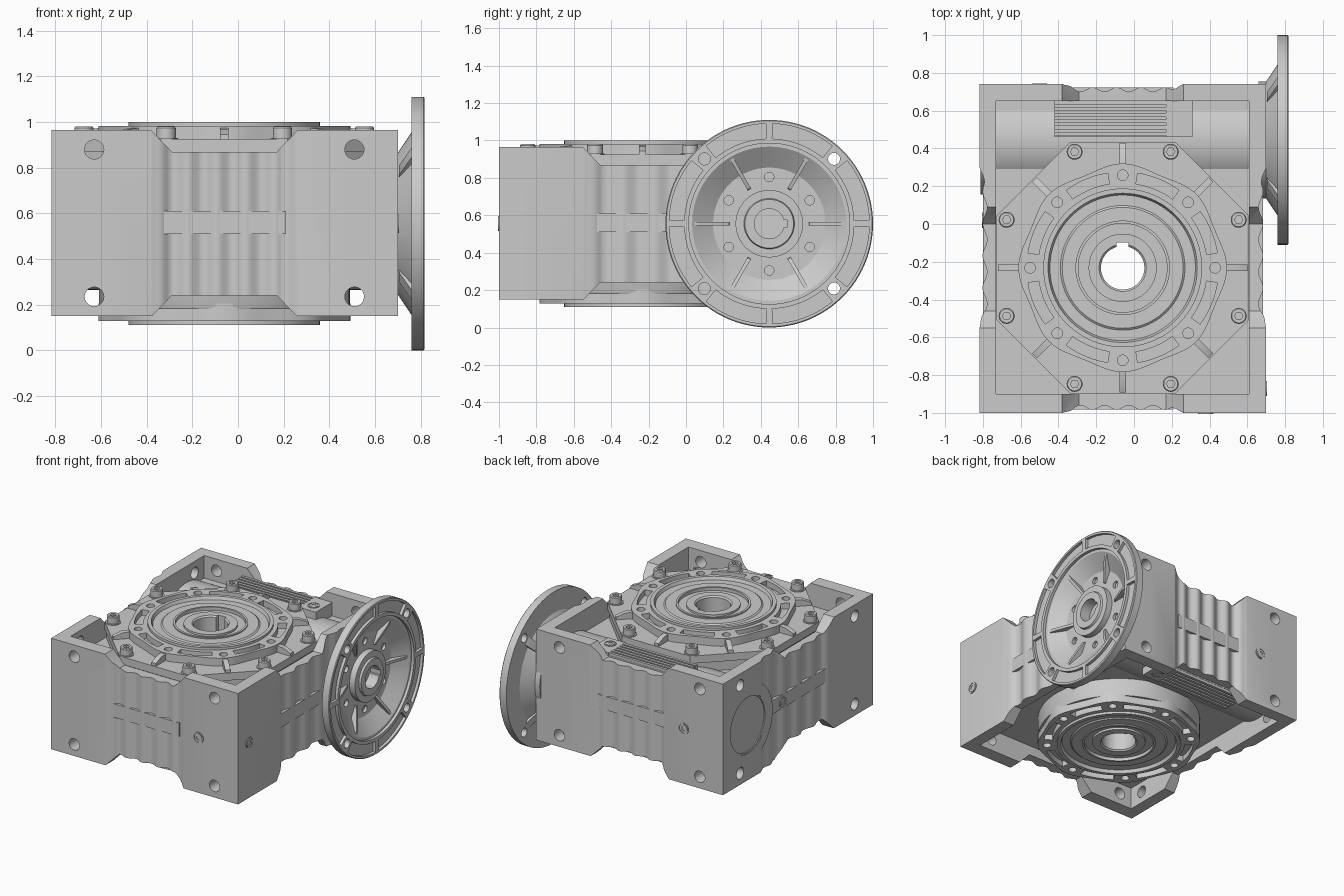
import bpy, bmesh
from math import sin, cos, pi, radians
from mathutils import Matrix

if "Cube" in bpy.data.objects:
    bpy.data.objects.remove(bpy.data.objects["Cube"])

CX, CY, CZ = -0.06, -0.232, 0.555    # main bore axis and mid height
WY = 0.445                           # input axis position in y
FR = {'z': lambda u, v, w: (u, v, w),
      'x': lambda u, v, w: (w, u, v),
      'y': lambda u, v, w: (u, w, v)}


def finish(name, bm, mat=None):
    if mat:
        bm.transform(mat)
    bmesh.ops.recalc_face_normals(bm, faces=bm.faces[:])
    me = bpy.data.meshes.new(name)
    bm.to_mesh(me)
    bm.free()
    ob = bpy.data.objects.new(name, me)
    bpy.context.collection.objects.link(ob)
    return ob


def prism(name, pts, w0, w1, axis='z', mat=None):
    bm, f = bmesh.new(), FR[axis]
    a = [bm.verts.new(f(u, v, w0)) for u, v in pts]
    b = [bm.verts.new(f(u, v, w1)) for u, v in pts]
    bm.faces.new(a)
    bm.faces.new(b)
    for i in range(len(pts)):
        j = (i + 1) % len(pts)
        bm.faces.new((a[i], a[j], b[j], b[i]))
    return finish(name, bm, mat)


def box(name, x0, x1, y0, y1, z0, z1):
    return prism(name, [(x0, y0), (x1, y0), (x1, y1), (x0, y1)], z0, z1)


def circle(u, v, r, n=32, phase=0):
    return [(u + r * cos(2 * pi * i / n + phase), v + r * sin(2 * pi * i / n + phase)) for i in range(n)]


def cyl(name, u, v, r, w0, w1, axis='z', n=32):
    return prism(name, circle(u, v, r, n), w0, w1, axis)


def lathe(name, prof, u=0, v=0, axis='z', n=96):
    """Revolve a closed (radius, height) loop about an axis."""
    bm, f = bmesh.new(), FR[axis]
    rings = []
    for r, h in prof:
        if r == 0:
            rings.append([bm.verts.new(f(u, v, h))] * n)
        else:
            rings.append([bm.verts.new(f(a, b, h)) for a, b in circle(u, v, r, n)])
    for k in range(len(rings)):
        p, q = rings[k], rings[(k + 1) % len(rings)]
        for i in range(n):
            j = (i + 1) % n
            vs = list(dict.fromkeys((p[i], p[j], q[j], q[i])))
            if len(vs) > 2:
                bm.faces.new(vs)
    return finish(name, bm)


def cut(ob, cutters):
    for c in cutters:
        m = ob.modifiers.new('cut', 'BOOLEAN')
        m.operation, m.solver, m.object = 'DIFFERENCE', 'EXACT', c
    dg = bpy.context.evaluated_depsgraph_get()
    me = bpy.data.meshes.new_from_object(ob.evaluated_get(dg))
    ob.modifiers.clear()
    ob.data = me
    for c in cutters:
        bpy.data.objects.remove(c)
    return ob


def polar(u, v, r, deg):
    return u + r * cos(radians(deg)), v + r * sin(radians(deg))


def arc_slot(u, v, r0, r1, a0, a1, n=10):
    ang = [a0 + (a1 - a0) * i / n for i in range(n + 1)]
    return [polar(u, v, r1, a) for a in ang] + [polar(u, v, r0, a) for a in reversed(ang)]


# Housing: outline with softly wavy recesses between the corner blocks
def recess(a, b):
    n = 64
    pts = []
    for i in range(n + 1):
        t = i / n
        blend = min(1, 9 * t, 9 * (1 - t))
        pts.append((a + (b - a) * t, blend * (.028 - .012 * cos(9 * pi * t - pi / 2 + pi / 2 * (2 * t)))))
    return pts


XL, XR, YF, YB, ZB, ZT = -0.818, 0.70, -1.0, 0.74, 0.15, 0.965
fx, sy = recess(-.38, .26), recess(-.55, .30)
outline = ([(XL, YF)] + [(t, YF + d) for t, d in fx] + [(XR, YF)] + [(XR - d, t) for t, d in sy]
           + [(XR, YB)] + [(t, YB - d) for t, d in fx[::-1]] + [(XL, YB)] + [(XL + d, t) for t, d in sy[::-1]])
housing = prism('housing', outline, ZB, ZT)
cutters = [box('c', -.73, .61, -.9, .65, .80, 1.1), box('c', -.73, .61, -.9, .65, 0, .31),
           cyl('c', CX, CY, .3, .1, 1), cyl('c', WY, CZ, .21, -1, -.80, 'x', 64)]
for s in (1, -1):                                   # dipped wall edges, top and bottom
    zz = lambda h: CZ + s * h
    for axis, a, b, w0, w1 in (('y', -.38, .26, -1.1, .9), ('x', -.55, .09, -1, .9)):
        cutters.append(prism('c', [(a - .01, zz(.425)), (a, zz(.408)), (a + .09, zz(.315)), (b - .09, zz(.315)),
                                   (b, zz(.408)), (b + .01, zz(.425))], w0, w1, axis))
for z in (.88, .235):                               # mounting holes
    for x in (-.63, .51):
        cutters += [cyl('c', x, z, .042, -1.1, -.85, 'y'), cyl('c', x, z, .042, .6, .8, 'y')]
    for y in (-.79, .54):
        cutters.append(cyl('c', y, z, .042, -.9, -.7, 'x'))
cut(housing, cutters)

# Flat bands across the wavy walls
box('front_band', -.34, .21, -.982, -.92, .51, .61)
box('back_band', -.34, .21, .67, .722, .51, .61)
box('right_band', .62, .682, -.5, .2, .51, .61)
box('left_band', -.80, -.74, -.5, .2, .51, .61)

# Input shaft barrel with a recessed end cap, trimmed flush with the back wall
barrel = lathe('input_barrel', [(0, -.806), (.2, -.806), (.2, -.813), (.29, -.813), (.29, .695), (0, .695)],
               WY, CZ, 'x')
cut(barrel, [box('c', -.5, .38, .68, 1, 0, 1)])

# Octagonal gear case and its cover plate
octa = lambda ap: circle(CX, CY, ap / cos(pi / 8), 8, pi / 8)
cut(prism('gear_case', octa(.655), .42, .875), [cyl('c', CX, CY, .3, .3, 1)])
cut(prism('cover_plate', octa(.667), .87, .925), [cyl('c', CX, CY, .3, .3, 1)])
lathe('lower_boss', [(.4, .18), (.545, .18), (.55, .19), (.55, .45), (.4, .45)], CX, CY)

# Output hub: stepped rings on both faces and a keyed bore
half = [(.115, .42), (.125, .43), (.18, .43), (.18, .415), (.235, .415), (.235, .438), (.25, .438), (.25, .43),
        (.32, .43), (.33, .422), (.385, .422), (.395, .445), (.42, .445), (.42, .35)]
hub = lathe('output_hub', [(r, CZ + h) for r, h in half] + [(r, CZ - h) for r, h in half[::-1]], CX, CY)
cut(hub, [box('c', CX - .032, CX + .032, CY + .05, CY + .135, 0, 1.2)])

# Scalloped output flanges with bolt holes and pockets
for name, s in (('upper_output_flange', 1), ('lower_output_flange', -1)):
    pts = [polar(CX, CY, .54 + .012 * cos(radians(8 * a)), a) for a in [i * 2.5 for i in range(144)]]
    ring = prism(name, pts, CZ + s * .35, CZ + s * .427)
    cs = [cyl('c', CX, CY, .41, 0, 1.2, n=96)]
    for k in range(8):
        cs.append(cyl('c', *polar(CX, CY, .49, 45 * k), .028, CZ + s * .38, CZ + s * .5, n=24))
        cs.append(prism('c', arc_slot(CX, CY, .45, .507, 45 * k + 9, 45 * k + 36), CZ + s * .385, CZ + s * .5))
    cut(ring, cs)

# Radial ribs and socket head bolts on the cover
for k in range(8):
    m = Matrix.Translation((CX, CY, 0)) @ Matrix.Rotation(k * pi / 4, 4, 'Z')
    prism('cover_rib', [(.535, .9), (.66, .9), (.66, .945), (.6, .97), (.535, .975)], -.018, .018, 'y', m)
    u, v = polar(CX, CY, .665, 22.5 + 45 * k)
    lathe('bolt_seat', [(0, .9), (.052, .9), (.052, .93), (0, .93)], u, v, n=32)
    bolt = lathe('cover_bolt', [(0, .9), (.042, .9), (.042, .974), (.037, .98), (0, .98)], u, v, n=32)
    cut(bolt, [prism('c', circle(u, v, .022, 6), .95, 1.1)])


# Threaded plugs with hex sockets
def plug(name, axis, u, v, w, s):
    p = lathe(name, [(0, w - s * .06), (.04, w - s * .06), (.04, w + s * .005), (.034, w + s * .005),
                     (.034, w + s * .001), (.03, w + s * .001), (.03, w + s * .005), (0, w + s * .005)],
              u, v, axis, 32)
    cut(p, [prism('c', circle(u, v, .016, 6), w + s * .001, w + s * .1, axis)])


plug('front_plug', 'y', .38, CZ, YF, -1)
plug('back_plug', 'y', -.50, CZ, YB, 1)
plug('right_plug', 'x', -.87, CZ, XR, 1)
plug('left_plug', 'x', .02, CZ, -.80, -1)

# Finned pads above and below the barrel
for name, s in (('upper', 1), ('lower', -1)):
    box(name + '_pad', -.42, .31, .46, .655, CZ + s * .1, CZ + s * .325)
    for i in range(6):
        y = .468 + i * .033
        box(name + '_fin', -.42, .17, y, y + .02, CZ + s * .3, CZ + s * .345)
    box(name + '_plug_pad', .17, .31, .46, .655, CZ + s * .3, CZ + s * .345)
    plug(name + '_plug', 'z', .24, .535, CZ + s * .345, s)

# Motor flange: dished, with hub and blind keyed bore
flange = lathe('motor_flange', [
    (0, .69), (.08, .69), (.08, .78), (.13, .78), (.135, .765), (.18, .765), (.18, .72), (.30, .72), (.412, .797),
    (.43, .797), (.43, .818), (.55, .818), (.555, .813), (.555, .76), (.40, .76), (.31, .70), (.31, .66), (0, .66)],
    WY, CZ, 'x')
cs = [prism('c', [(WY + .05, CZ - .02), (WY + .095, CZ - .02), (WY + .095, CZ + .02), (WY + .05, CZ + .02)],
            .695, .9, 'x')]
for k in range(4):
    cs.append(cyl('c', *polar(WY, CZ, .49, 45 + 90 * k), .032, .7, .9, 'x'))
    for a in (2, 51):
        cs.append(prism('c', arc_slot(WY, CZ, .455, .535, 90 * k + a, 90 * k + a + 37), .797, .9, 'x'))
for k in range(6):
    cs.append(cyl('c', *polar(WY, CZ, .25, 30 + 60 * k), .025, .68, .75, 'x', 24))
cut(flange, cs)

# Ribs inside and outside the dish
for k in range(6):
    m = Matrix.Translation((0, WY, CZ)) @ Matrix.Rotation(k * pi / 3, 4, 'X')
    prism('dish_rib', [(.715, .21), (.73, .215), (.785, .36), (.79, .40), (.712, .30)], -.01, .01, 'z', m)
for k in range(4):
    m = Matrix.Translation((0, WY, CZ)) @ Matrix.Rotation(pi / 4 + k * pi / 2, 4, 'X')
    prism('outer_rib', [(.705, .30), (.705, .33), (.765, .45), (.765, .38)], -.03, .03, 'z', m)

# Smooth round surfaces, keep edges crisp
for ob in bpy.context.scene.objects:
    ob.select_set(True)
    bpy.context.view_layer.objects.active = ob
bpy.ops.object.shade_smooth_by_angle(angle=radians(28))
